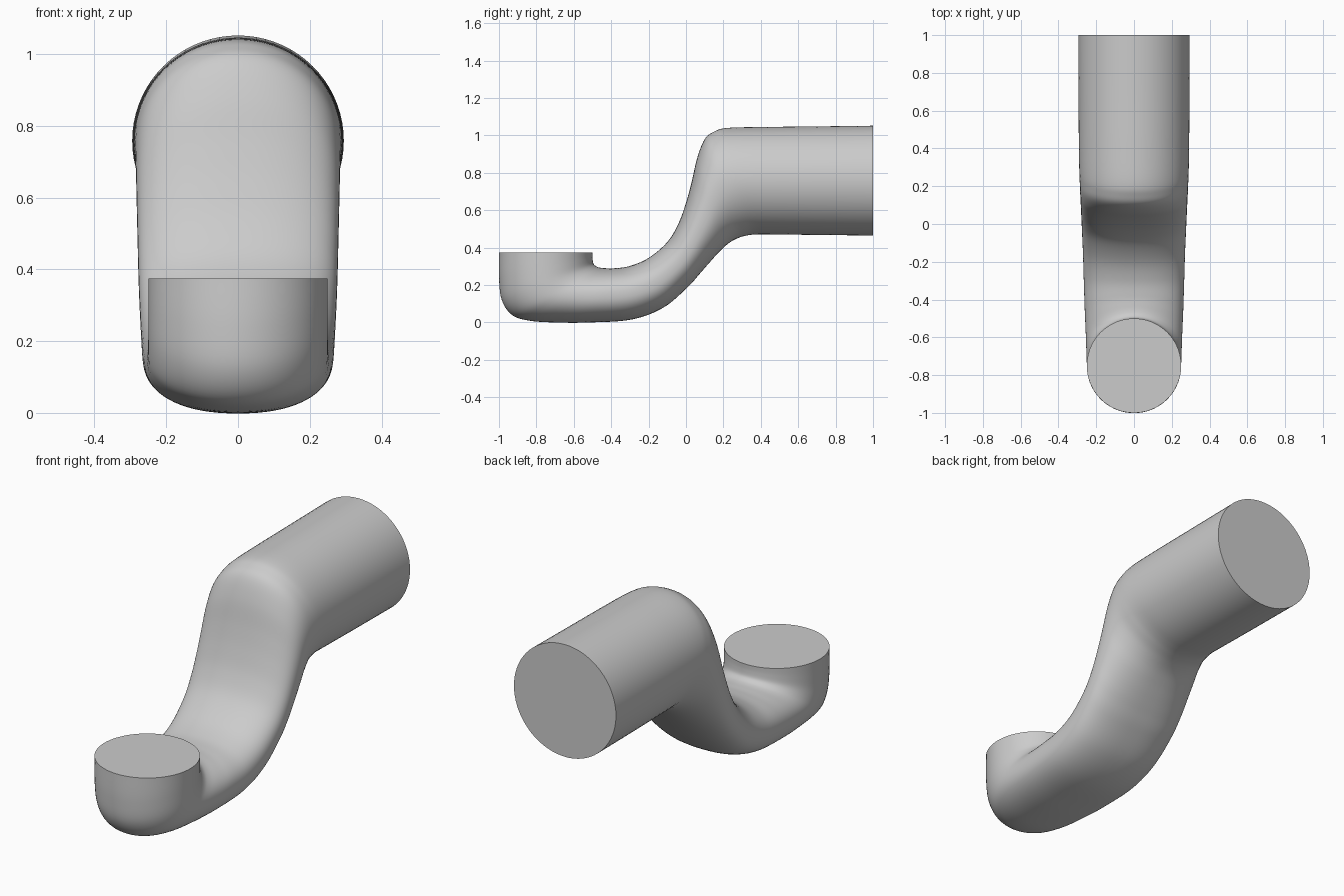
import bpy, bmesh, math
from mathutils import Vector

if "Cube" in bpy.data.objects:
    bpy.data.objects.remove(bpy.data.objects["Cube"])

SIDES, STEPS = 72, 6

# Pipe stations: inner (y, z), outer (y, z), half width, roundness exponent
stations = [
    (-.50, .375, -1.0, .375, .250, 2.0),
    (-.50, .345, -1.0, .240, .250, 2.0),
    (-.495, .315, -.985, .120, .250, 2.0),
    (-.48, .300, -.93, .040, .251, 2.05),
    (-.46, .293, -.84, .010, .253, 2.1),
    (-.43, .290, -.70, .000, .256, 2.2),
    (-.38, .290, -.52, .000, .261, 2.3),
    (-.30, .302, -.29, .016, .266, 2.35),
    (-.20, .345, -.12, .080, .270, 2.4),
    (-.10, .430, .01, .190, .275, 2.4),
    (-.04, .530, .08, .268, .278, 2.4),
    (.00, .640, .13, .325, .280, 2.35),
    (.03, .750, .18, .380, .282, 2.3),
    (.06, .880, .23, .425, .284, 2.2),
    (.10, .980, .28, .452, .286, 2.1),
    (.15, 1.02, .33, .466, .288, 2.05),
    (.22, 1.04, .38, .471, .290, 2.0),
    (.40, 1.045, .46, .471, .292, 2.0),
    (.68, 1.048, .70, .468, .294, 2.0),
    (1.0, 1.052, 1.0, .465, .295, 2.0),
]


def smooth_stations(pts):
    """Catmull-Rom interpolation through the stations."""
    out = []
    for i in range(len(pts) - 1):
        a, b, c, d = (pts[max(i - 1, 0)], pts[i], pts[i + 1],
                      pts[min(i + 2, len(pts) - 1)])
        for s in range(STEPS):
            t = s / STEPS
            out.append([.5 * (2 * q + (r - p) * t
                              + (2 * p - 5 * q + 4 * r - u) * t * t
                              + (3 * q - p - 3 * r + u) * t ** 3)
                        for p, q, r, u in zip(a, b, c, d)])
    out.append(pts[-1])
    return out


def spow(v, e):
    return math.copysign(abs(v) ** e, v)


# Skin the rounded cross-sections into one bent pipe
bm = bmesh.new()
rings = []
for yi, zi, yo, zo, w, n in smooth_stations(stations):
    mid = Vector((0, (yi + yo) / 2, (zi + zo) / 2))
    half = Vector((0, (yi - yo) / 2, (zi - zo) / 2))
    ring = []
    for k in range(SIDES):
        a = 2 * math.pi * k / SIDES
        p = mid + half * spow(math.sin(a), 2 / n)
        p.x = w * spow(math.cos(a), 2 / n)
        ring.append(bm.verts.new(p))
    rings.append(ring)
for r0, r1 in zip(rings, rings[1:]):
    for k in range(SIDES):
        j = (k + 1) % SIDES
        bm.faces.new((r0[k], r0[j], r1[j], r1[k]))

# Flat end caps
bm.faces.new(rings[0])
bm.faces.new(rings[-1])
bmesh.ops.recalc_face_normals(bm, faces=bm.faces)

mesh = bpy.data.meshes.new("bent_pipe")
bm.to_mesh(mesh)
bm.free()
pipe = bpy.data.objects.new("bent_pipe", mesh)
bpy.context.collection.objects.link(pipe)

grey = bpy.data.materials.new("light grey")
grey.diffuse_color = (.6, .6, .6, 1)
grey.use_nodes = True
grey.node_tree.nodes["Principled BSDF"].inputs["Base Color"].default_value = grey.diffuse_color
mesh.materials.append(grey)

bpy.context.view_layer.objects.active = pipe
pipe.select_set(True)
bpy.ops.object.shade_smooth_by_angle(angle=math.radians(40))
